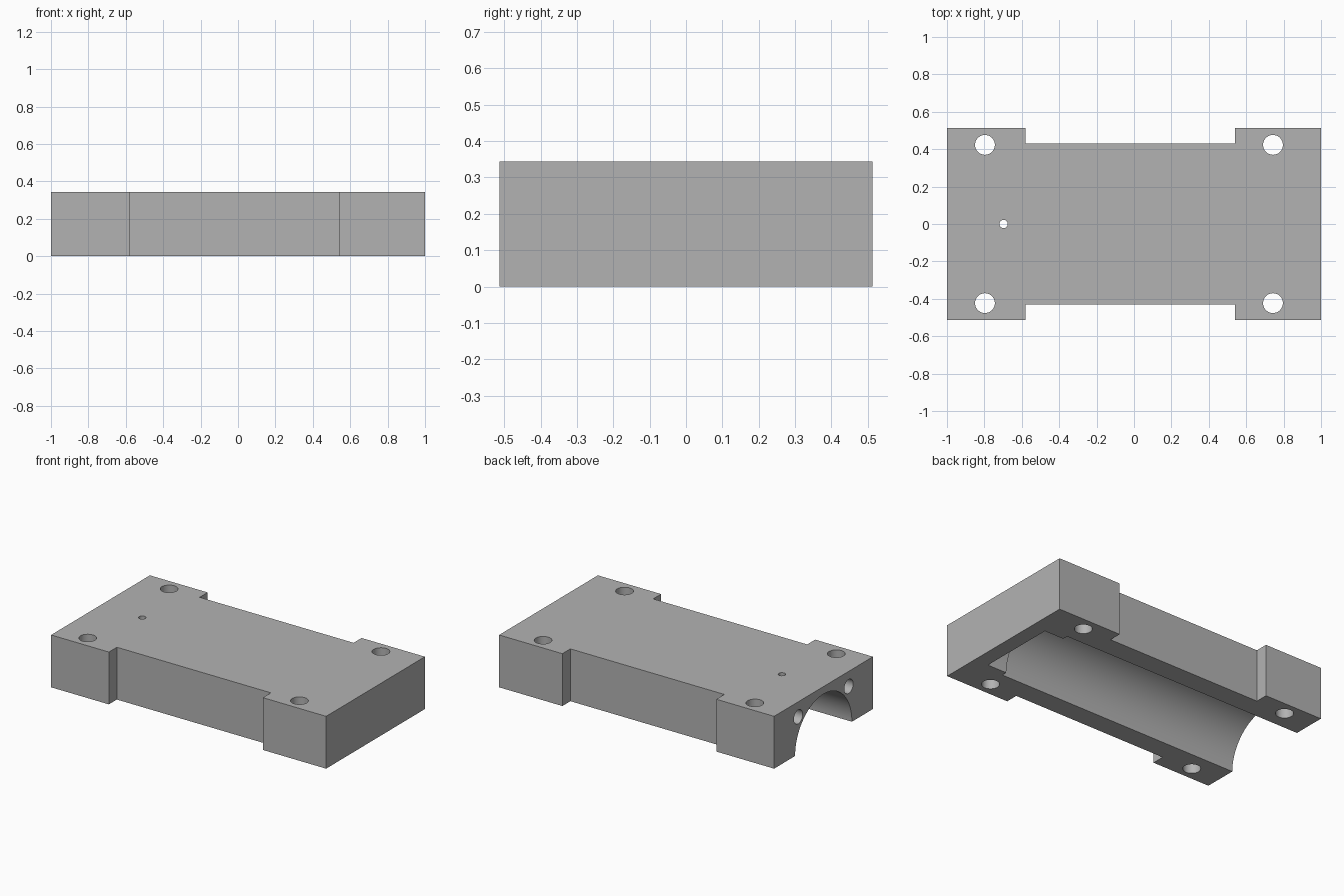
import bpy, bmesh
from math import radians
from mathutils import Matrix, Vector

cube = bpy.data.objects.get("Cube")
if cube:
    bpy.data.objects.remove(cube, do_unlink=True)

HEIGHT = 0.344
HALF_WIDTH = 0.513
WAIST = 0.43
WAIST_X = (-0.58, 0.54)

grey = bpy.data.materials.new("plain_grey")
grey.use_nodes = True
colour = (0.45, 0.45, 0.45, 1)
grey.diffuse_color = colour
grey.node_tree.nodes["Principled BSDF"].inputs["Base Color"].default_value = colour


def make_object(name, bm):
    bmesh.ops.recalc_face_normals(bm, faces=bm.faces)
    mesh = bpy.data.meshes.new(name)
    bm.to_mesh(mesh)
    bm.free()
    mesh.materials.append(grey)
    obj = bpy.data.objects.new(name, mesh)
    bpy.context.collection.objects.link(obj)
    return obj


def rod(name, start, end, radius, sides=48):
    """Cylinder running from start to end."""
    start, end = Vector(start), Vector(end)
    axis = end - start
    turn = axis.to_track_quat("Z", "Y").to_matrix().to_4x4()
    bm = bmesh.new()
    bmesh.ops.create_cone(bm, cap_ends=True, segments=sides, radius1=radius,
                          radius2=radius, depth=axis.length,
                          matrix=Matrix.Translation((start + end) / 2) @ turn)
    return make_object(name, bm)


def cut(target, cutter):
    cutter.hide_render = True
    mod = target.modifiers.new("cut", "BOOLEAN")
    mod.operation = "DIFFERENCE"
    mod.solver = "EXACT"
    mod.object = cutter
    bpy.context.view_layer.objects.active = target
    bpy.ops.object.modifier_apply(modifier=mod.name)
    bpy.data.objects.remove(cutter, do_unlink=True)


# Block with a narrowed waist: half outline, mirrored across y, then extruded
a, b = WAIST_X
half = [(-1, HALF_WIDTH), (a, HALF_WIDTH), (a, WAIST),
        (b, WAIST), (b, HALF_WIDTH), (1, HALF_WIDTH)]
outline = half + [(x, -y) for x, y in reversed(half)]
bm = bmesh.new()
base = bm.faces.new([bm.verts.new((x, y, 0)) for x, y in outline])
top = bmesh.ops.extrude_face_region(bm, geom=[base])["geom"]
bmesh.ops.translate(bm, vec=(0, 0, HEIGHT),
                    verts=[v for v in top if isinstance(v, bmesh.types.BMVert)])
block = make_object("housing_block", bm)

# Half-round channel, open at one end, with a narrower blind end
cut(block, rod("channel", (-1.2, 0, 0), (0.76, 0, 0), 0.295, 96))
cut(block, rod("channel_end", (0.5, 0, 0), (0.9, 0, 0), 0.26, 96))

# Mounting holes through the corners, and blind holes in the open end
for side in (-1, 1):
    for x in (-0.797, 0.743):
        y = side * 0.423
        cut(block, rod("mounting_hole", (x, y, -0.1), (x, y, 0.5), 0.053))
    y = side * 0.262
    cut(block, rod("end_hole", (-1.2, y, 0.245), (-0.7, y, 0.245), 0.046))

# Small vent from the top into the channel
cut(block, rod("vent", (-0.697, 0, 0.15), (-0.697, 0, 0.5), 0.022, 32))

# Smooth bores, crisp edges
bpy.ops.object.select_all(action="DESELECT")
block.select_set(True)
bpy.context.view_layer.objects.active = block
bpy.ops.object.shade_smooth_by_angle(angle=radians(30))
